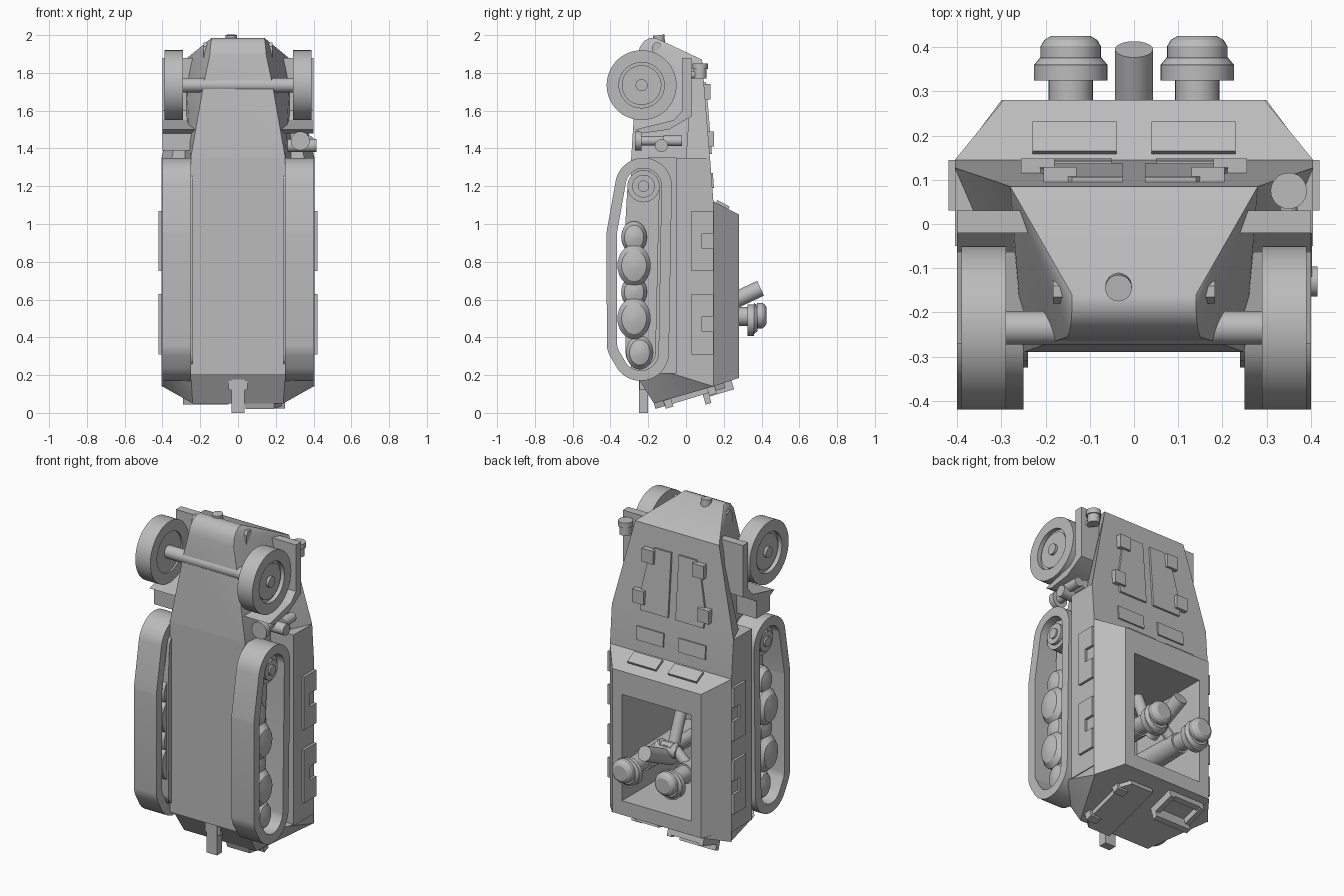
import bpy, bmesh
from math import cos, sin, tau
from mathutils import Vector as V

if "Cube" in bpy.data.objects:
    bpy.data.objects.remove(bpy.data.objects["Cube"])

grey = bpy.data.materials.new("plain_grey")
grey.use_nodes = True
grey.diffuse_color = (0.5, 0.5, 0.5, 1)
grey.node_tree.nodes["Principled BSDF"].inputs["Base Color"].default_value = (0.5, 0.5, 0.5, 1)
parts = []


def finish(name, bm):
    bmesh.ops.recalc_face_normals(bm, faces=bm.faces)
    mesh = bpy.data.meshes.new(name)
    bm.to_mesh(mesh)
    bm.free()
    mesh.materials.append(grey)
    ob = bpy.data.objects.new(name, mesh)
    bpy.context.scene.collection.objects.link(ob)
    parts.append(ob)
    return ob


def hull(name, points, mirror=False):
    """Convex solid around the points, optionally mirrored in x."""
    bm = bmesh.new()
    pts = [V(p) for p in points]
    if mirror:
        pts += [V((-p.x, p.y, p.z)) for p in pts]
    for p in pts:
        bm.verts.new(p)
    bmesh.ops.convex_hull(bm, input=bm.verts)
    bmesh.ops.dissolve_limit(bm, angle_limit=0.01, verts=bm.verts, edges=bm.edges)
    return finish(name, bm)


def box(name, x, y, z):
    return hull(name, [(a, b, c) for a in x for b in y for c in z])


def cyl(name, a, b, r, r2=None, sides=32):
    a, b = V(a), V(b)
    bm = bmesh.new()
    bmesh.ops.create_cone(bm, cap_ends=True, segments=sides, radius1=r,
                          radius2=r if r2 is None else r2, depth=(b - a).length)
    bm.transform((b - a).to_track_quat('Z', 'Y').to_matrix().to_4x4())
    bmesh.ops.translate(bm, verts=bm.verts, vec=(a + b) / 2)
    return finish(name, bm)


def prism(name, outline, x0, x1, hole=None):
    """Extrude a (y, z) outline along x, with an optional matching hole."""
    bm = bmesh.new()
    n = len(outline)
    loops = [[bm.verts.new((x, *p)) for p in pts]
             for pts in ([outline, hole] if hole else [outline]) for x in (x0, x1)]
    pairs = [(0, 1), (2, 3), (0, 2), (1, 3)] if hole else [(0, 1)]
    for a, b in pairs:
        for i in range(n):
            j = (i + 1) % n
            bm.faces.new((loops[a][i], loops[a][j], loops[b][j], loops[b][i]))
    if not hole:
        for loop in loops:
            bm.faces.new(loop)
    return finish(name, bm)


def plate(name, corners, normal, t):
    n = V(normal).normalized()
    return hull(name, [V(c) + n * k for c in corners for k in (-0.01, t)])


def belt(circles, grow, steps=64):
    """Outline of a band stretched around circles given as (y, z, r)."""
    out = []
    for i in range(steps):
        d = V((cos(tau * i / steps), sin(tau * i / steps)))
        c = max(circles, key=lambda q: d.x * q[0] + d.y * q[1] + q[2])
        out.append((c[0] + d.x * (c[2] + grow), c[1] + d.y * (c[2] + grow)))
    return out


def hood_y(z):
    return 0.145 - (z - 1.12) * 0.08


def rear_z(y):
    return 0.05 + (y + 0.17) * 0.3


# Hull with its open crew bay
body = [
    hull("superstructure", [(.295, .28, .185), (.295, .28, 1.05),
                            (.405, .145, .14), (.405, .145, 1.12)], True),
    hull("upper_hull", [(.405, .145, .2), (.405, .145, 1.12), (.405, .127, 1.35),
                        (.405, -.05, .2), (.405, -.05, 1.35)], True),
    hull("lower_hull", [(.25, y, z) for y in (-.29, -.04) for z in (.2, 1.35)], True)]
cutter = box("bay_cutter", (-.23, .23), (-.25, .5), (.27, .91))
for ob in body:
    mod = ob.modifiers.new("bay", 'BOOLEAN')
    mod.operation, mod.solver, mod.object = 'DIFFERENCE', 'EXACT', cutter
dg = bpy.context.evaluated_depsgraph_get()
cut = [bpy.data.meshes.new_from_object(ob.evaluated_get(dg)) for ob in body]
for ob, mesh in zip(body, cut):
    ob.modifiers.clear()
    ob.data = mesh
parts.remove(cutter)
bpy.data.objects.remove(cutter)

hull("tail", [(.3, .28, .185), (.4, .145, .14), (.4, -.08, .21), (.24, -.17, .05),
              (.25, -.27, .21), (.4, .145, .21)], True)

# Narrow nose under a flared hood
hull("nose", [(.25, -.29, 1.35), (.25, -.05, 1.35), (.29, .1, 1.35), (.28, .085, 1.87),
              (.18, -.265, 1.75), (.14, -.16, 1.985), (.14, -.19, 1.985), (.142, -.22, 1.97),
              (.146, -.245, 1.935), (.15, -.256, 1.89)], True)
hull("hood", [(.405, .127, 1.35), (.35, .0, 1.35), (.28, .085, 1.87), (.25, .035, 1.87)], True)
cyl("nose_cap", (-.035, -.14, 1.95), (-.035, -.145, 2), .03)

# Tracks, road wheels, front wheels, fenders and side panels on both sides
rollers = [(-.225, 1.2, .095), (-.275, .95, .09), (-.275, .37, .09), (-.24, .32, .095)]
frame = [(-.225, 1.2, .085), (-.27, .93, .055), (-.24, .32, .08)]
for s, side in ((1, "left"), (-1, "right")):
    def across(name, y, z, r, x0, x1, r2=None):
        return cyl(f"{side}_{name}", (s * x0, y, z), (s * x1, y, z), r, r2)

    prism(side + "_track", belt(rollers, .055), s * .25, s * .4, belt(rollers, 0))
    prism(side + "_track_frame", belt(frame, 0), s * .24, s * .29)
    # Oval road wheels with domed faces
    oval = .8
    for y, z, r, x in ((-.275, .93, .085, .36), (-.275, .78, .11, .39), (-.275, .64, .085, .36),
                       (-.275, .5, .11, .39), (-.245, .32, .09, .37)):
        for name, x0, x1, r1, r2 in (("wheel", .25, x - .045, r, r),
                                     ("shoulder", x - .045, x - .015, r, r * .75),
                                     ("dome", x - .015, x, r * .75, r * .2)):
            across("road_" + name, y / oval, z, r1, x0, x1, r2).scale.y = oval
    for r, x in ((.085, .36), (.06, .38), (.03, .39)):
        across("sprocket", -.225, 1.2, r, .25, x)

    ring = [(-.235, 1.735, 0)]
    prism(side + "_tyre", belt(ring, .185), s * .29, s * .39, belt(ring, .12))
    across("wheel_disc", -.235, 1.735, .125, .3, .365)
    across("wheel_rim", -.235, 1.735, .105, .36, .375)
    across("wheel_hub", -.235, 1.735, .032, .36, .39)

    prism(side + "_fender", [(.03, 1.88), (.03, 1.57), (-.09, 1.5), (-.23, 1.48),
                             (-.27, 1.5), (-.065, 1.55), (-.02, 1.6), (-.02, 1.88)],
          s * .18, s * .4)
    for z in (.31, .75):
        prism(side + "_side_panel", [(.03, z), (.145, z), (.145, z + .12), (.085, z + .12),
                                     (.085, z + .2), (.145, z + .2), (.145, z + .32),
                                     (.03, z + .32)], s * .4, s * .42)
    hull(side + "_nose_lamp", [(s * x, y, z) for x in (.145, .183)
                               for y, z in ((-.125, 1.87), (-.125, 1.94), (-.14, 1.96),
                                            (-.165, 1.96), (-.18, 1.94), (-.18, 1.87))])

    # Hatches and ports
    plate(side + "_hood_hatch", [(s * x, hood_y(z), z) for x, z in
                                 ((.025, 1.37), (.21, 1.37), (.22, 1.45), (.165, 1.72),
                                  (.14, 1.75), (.025, 1.75))], (0, 1, .08), .012)
    for x, z in ((.22, 1.45), (.17, 1.7)):
        box(side + "_hatch_hinge", (s * (x - .04), s * (x + .035)),
            (hood_y(z) - .01, hood_y(z) + .03), (z - .04, z + .04))
    plate(side + "_hood_port", [(s * x, hood_y(z), z) for x in (.05, .23)
                                for z in (1.19, 1.27)], (0, 1, .08), .009)
    plate(side + "_front_port", [(s * x, y, 1.05 + (.28 - y) * .52) for x in (.04, .23)
                                 for y in (.158, .225)], (0, .46, .89), .015)

    # Helmeted crew
    for name, y0, y1, r, r2, z in (("crew_body", -.25, .22, .07, .06, .51),
                                   ("crew_head", .2, .36, .05, .05, .51),
                                   ("helmet_brim", .325, .36, .083, .083, .49),
                                   ("helmet_side", .36, .378, .083, .068, .5),
                                   ("helmet_crown", .375, .402, .068, .068, .515),
                                   ("helmet_curve", .402, .416, .068, .06, .515),
                                   ("helmet_top", .416, .425, .06, .045, .515)):
        cyl(f"{side}_{name}", (s * .143, y0, z), (s * .143, y1, z), r, r2)
    cyl(side + "_crew_arm", (s * .14, .17, .53), (s * .03, .17, .63), .03)

cyl("front_axle", (-.3, -.235, 1.735), (.3, -.235, 1.735), .038)

# Stowage box on one side, filler and exhaust on the other
box("stowage_box", (-.4, -.22), (-.23, -.1), (1.39, 1.5))
cyl("filler_cap", (.33, -.27, 1.44), (.33, -.235, 1.44), .05)
cyl("filler_neck", (.33, -.24, 1.44), (.33, -.02, 1.44), .025)
cyl("exhaust", (.24, -.13, 1.415), (.415, -.13, 1.415), .034)
cyl("exhaust_pipe", (.375, -.12, 1.44), (.375, -.02, 1.44), .028)
cyl("headlamp", (.35, .075, 1.77), (.35, .075, 1.83), .034)
cyl("headlamp_rim", (.35, .075, 1.82), (.35, .075, 1.85), .041)
cyl("headlamp_stem", (.35, .02, 1.79), (.35, .075, 1.79), .02)

# Gun in the bay
cyl("gun_post", (0, -.26, .6), (0, .2, .6), .035)
cyl("gun_cradle", (-.07, .17, .6), (.07, .17, .6), .04)
cyl("gun_breech", (0, .14, .54), (0, .395, .66), .043)
cyl("gun_barrel", (0, .12, .6), (0, .03, .82), .033)

# Tail fittings
down = (0, .29, -.96)
plate("rear_door", [(x, y, rear_z(y)) for x, y in
                    ((.04, -.17), (.19, -.17), (.23, -.12), (.23, .15), (.19, .2), (.04, .2))],
      down, .03)
for y in (-.1, .13):
    plate("door_hinge", [(x, y + d, rear_z(y + d)) for x in (.18, .25) for d in (-.02, .02)],
          down, .045)
for name, xs, ys, t in (("lip", (-.29, -.05), (.08, .11), .085),
                        ("high", (-.29, -.05), (.21, .24), .04),
                        ("outer", (-.29, -.26), (.08, .24), .05),
                        ("inner", (-.08, -.05), (.08, .24), .05)):
    plate(f"rear_frame_{name}", [(x, y, rear_z(y)) for x in xs for y in ys], down, t)
plate("rear_frame_back", [(x, y, rear_z(y)) for x in (-.27, -.06) for y in (.09, .23)], down, .015)
box("tow_bar", (-.035, .035), (-.25, -.2), (0, .24))
box("tow_bracket", (-.05, .05), (-.245, -.15), (.12, .17))

# Smooth rounded parts, keep hard edges
bpy.ops.object.select_all(action='DESELECT')
for ob in parts:
    ob.select_set(True)
bpy.context.view_layer.objects.active = parts[0]
bpy.ops.object.shade_smooth_by_angle(angle=0.5)
